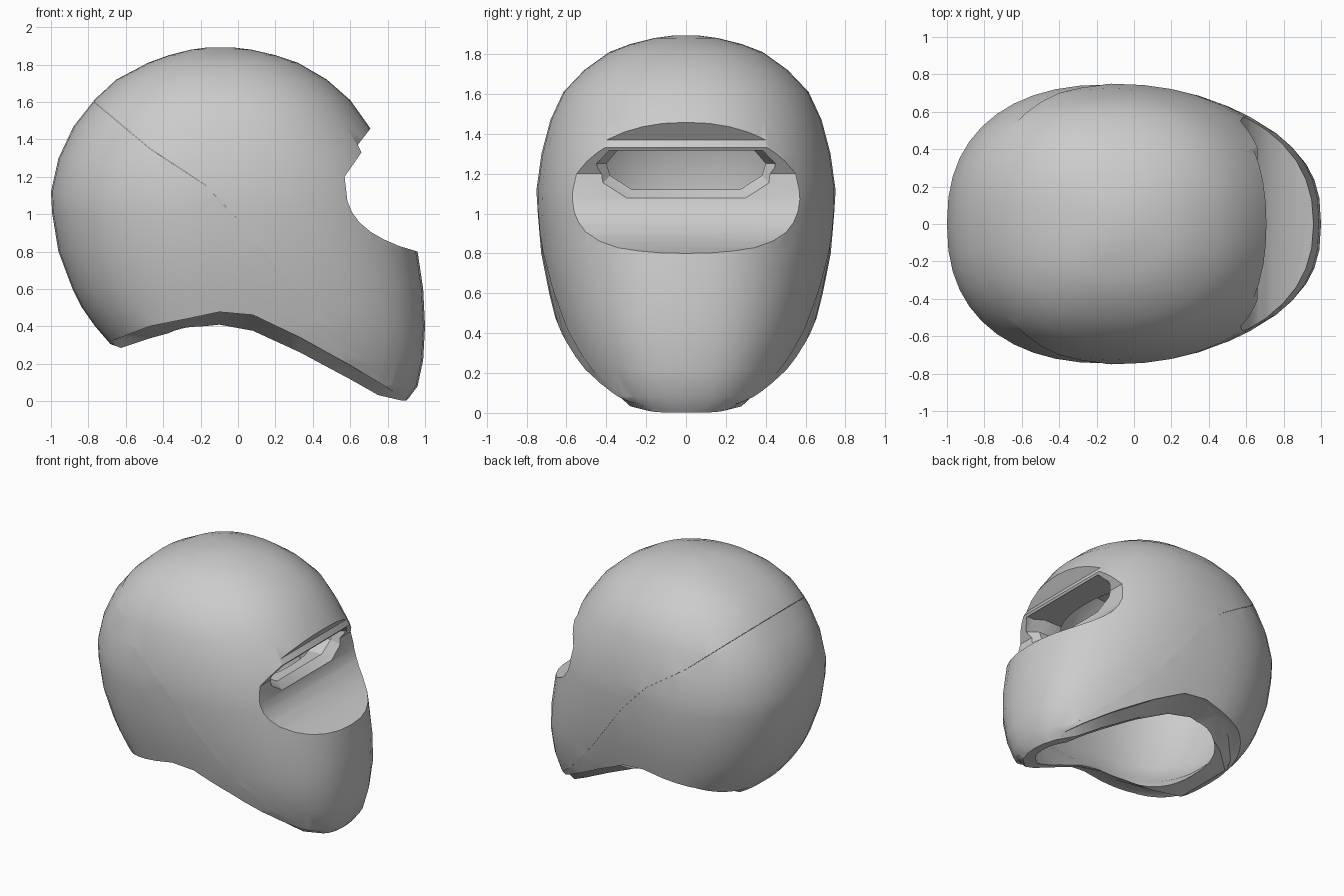
import bpy, bmesh, math

cube = bpy.data.objects.get("Cube")
if cube:
    bpy.data.objects.remove(cube, do_unlink=True)

grey = bpy.data.materials.new("shell_grey")
grey.use_nodes = True
grey.diffuse_color = (0.6, 0.6, 0.6, 1)
grey.node_tree.nodes["Principled BSDF"].inputs["Base Color"].default_value = (0.6, 0.6, 0.6, 1)


def loft(name, rings):
    """Closed solid skinned through rings that share a point count."""
    bm = bmesh.new()
    loops = [[bm.verts.new(p) for p in ring] for ring in rings]
    n = len(loops[0])
    for a, b in zip(loops, loops[1:]):
        for i in range(n):
            j = (i + 1) % n
            bm.faces.new((a[i], a[j], b[j], b[i]))
    bm.faces.new(loops[0])
    bm.faces.new(loops[-1])
    bmesh.ops.recalc_face_normals(bm, faces=bm.faces)
    mesh = bpy.data.meshes.new(name)
    bm.to_mesh(mesh)
    bm.free()
    mesh.materials.append(grey)
    ob = bpy.data.objects.new(name, mesh)
    bpy.context.collection.objects.link(ob)
    return ob


def prism(name, outline, half=1.2):
    """Side outline (x, z) extruded across the width."""
    return loft(name, [[(x, y, z) for x, z in outline] for y in (-half, half)])


def egg(z, back, front, width, count=44):
    """Horizontal egg-shaped slice, squarer around the chin."""
    mid = max(back, min(-0.12, front))
    blend = min(1, max(0, (0.9 - z) / 0.5))
    ring = []
    for i in range(count):
        a = math.tau * i / count
        c, s = math.cos(a), math.sin(a)
        e = 2 / (2.2 + 0.35 * blend) if c > 0 else 2 / 2.35
        cx = math.copysign(abs(c) ** e, c)
        sy = math.copysign(abs(s) ** e, s)
        ring.append((mid + cx * (front - mid if c > 0 else mid - back), width * sy, z))
    return ring


def cut(ob, cutters):
    """Subtract the cutters and keep the result as plain geometry."""
    for c in cutters:
        m = ob.modifiers.new("cut", "BOOLEAN")
        m.operation, m.solver, m.object = "DIFFERENCE", "EXACT", c
    deps = bpy.context.evaluated_depsgraph_get()
    mesh = bpy.data.meshes.new_from_object(ob.evaluated_get(deps))
    ob.modifiers.clear()
    ob.data = mesh


# Shell slices: height, back, front, half width
rows = [
    (0.0, -0.35, 0.90, 0.42), (0.08, -0.45, 0.96, 0.51), (0.22, -0.61, 0.99, 0.58),
    (0.40, -0.765, 1.00, 0.64), (0.50, -0.835, 0.995, 0.665), (0.60, -0.885, 0.99, 0.69),
    (0.80, -0.96, 0.96, 0.73), (1.00, -0.993, 0.92, 0.747), (1.12, -1.0, 0.88, 0.75),
    (1.30, -0.96, 0.81, 0.725), (1.47, -0.88, 0.70, 0.68), (1.61, -0.77, 0.60, 0.615),
    (1.72, -0.65, 0.475, 0.51), (1.81, -0.48, 0.32, 0.385), (1.85, -0.37, 0.2, 0.28),
    (1.88, -0.25, 0.07, 0.16), (1.892, -0.16, -0.03, 0.07),
]
front_shell = loft("front_shell", [egg(*r) for r in rows])
rear_shell = loft("rear_shell", [egg(*r) for r in rows])

# Head cavity, kept behind the face recess and drawn in at the neck
inner = [egg(-0.1, -0.2, 0.78, 0.22)]
for z, back, front, width in rows[:13]:
    limit = 0.45 if z > 0.9 else 0.6 if z > 0.7 else 0.74 if z > 0.55 else 1
    wall = 0.16 if z < 0.45 else 0.1
    chin = 0.08 if z < 0.3 else 0.12
    inner.append(egg(z, back + wall, min(front - chin, limit), width - wall))
cavity = loft("cavity_cutter", inner)

# Neck opening: x, inner rim height, outer rim height, half width
rim = [
    (-1.2, 0.36, 0.36, 0.1), (-0.7, 0.31, 0.31, 0.15), (-0.625, 0.283, 0.34, 0.3),
    (-0.47, 0.335, 0.4, 0.46), (-0.27, 0.39, 0.44, 0.57), (-0.1, 0.408, 0.476, 0.62),
    (0.08, 0.375, 0.46, 0.62), (0.33, 0.26, 0.34, 0.57), (0.6, 0.115, 0.19, 0.46),
    (0.75, 0.03, 0.1, 0.35), (0.88, 0.0, 0.015, 0.2), (1.2, -0.1, -0.1, 0.1),
]
neck = loft("neck_cutter", [
    [(x, -1, hi), (x, -w, hi), (x, -0.8 * w, lo), (x, 0.8 * w, lo), (x, w, hi), (x, 1, hi),
     (x, 1, -1), (x, -1, -1)] for x, lo, hi, w in rim])

# Scooped face recess
recess = prism("recess_cutter", [
    (0.71, 1.46), (0.64, 1.37), (0.66, 1.33), (0.57, 1.2), (0.585, 1.07), (0.61, 1.01),
    (0.65, 0.955), (0.71, 0.905), (0.78, 0.865), (0.86, 0.83), (0.96, 0.8), (1.3, 0.77),
    (1.3, 1.46)])

# Eye slot, flared where it meets the recess
half_slot = [(0.27, 1.12), (0.38, 1.19), (0.4, 1.25), (0.34, 1.32)]
slot_outline = half_slot + [(-y, z) for y, z in reversed(half_slot)]
flare = [(y * 1.12, z - 0.045 if z < 1.2 else z) for y, z in slot_outline]
slot = loft("slot_cutter", [
    [(x, y, z) for y, z in outline]
    for x, outline in ((0.1, slot_outline), (0.52, slot_outline), (0.59, flare), (0.65, flare))])

# Diagonal seam dividing the front and rear shells
seam = [(-1.1, 1.88), (-0.78, 1.61), (-0.47, 1.35), (-0.18, 1.16), (0.02, 0.95),
        (0.35, 0.53), (0.62, 0.25), (0.9, 0.02), (1.2, -0.25)]
behind = prism("behind_cutter", seam + [(1.2, -0.6), (-1.6, -0.6), (-1.6, 1.88)])
ahead = prism("ahead_cutter", seam + [(1.6, -0.25), (1.6, 2.3), (-1.1, 2.3)])

cut(front_shell, [cavity, neck, recess, slot, behind])
cut(rear_shell, [cavity, neck, ahead])

# Rear shell sits very slightly inside the front one
for v in rear_shell.data.vertices:
    v.co.y *= 0.995
    v.co.z = 0.9 + (v.co.z - 0.9) * 0.997

for c in (cavity, neck, recess, slot, behind, ahead):
    bpy.data.objects.remove(c, do_unlink=True)

for ob in (front_shell, rear_shell):
    bpy.ops.object.select_all(action="DESELECT")
    ob.select_set(True)
    bpy.context.view_layer.objects.active = ob
    bpy.ops.object.shade_smooth_by_angle(angle=math.radians(32))
